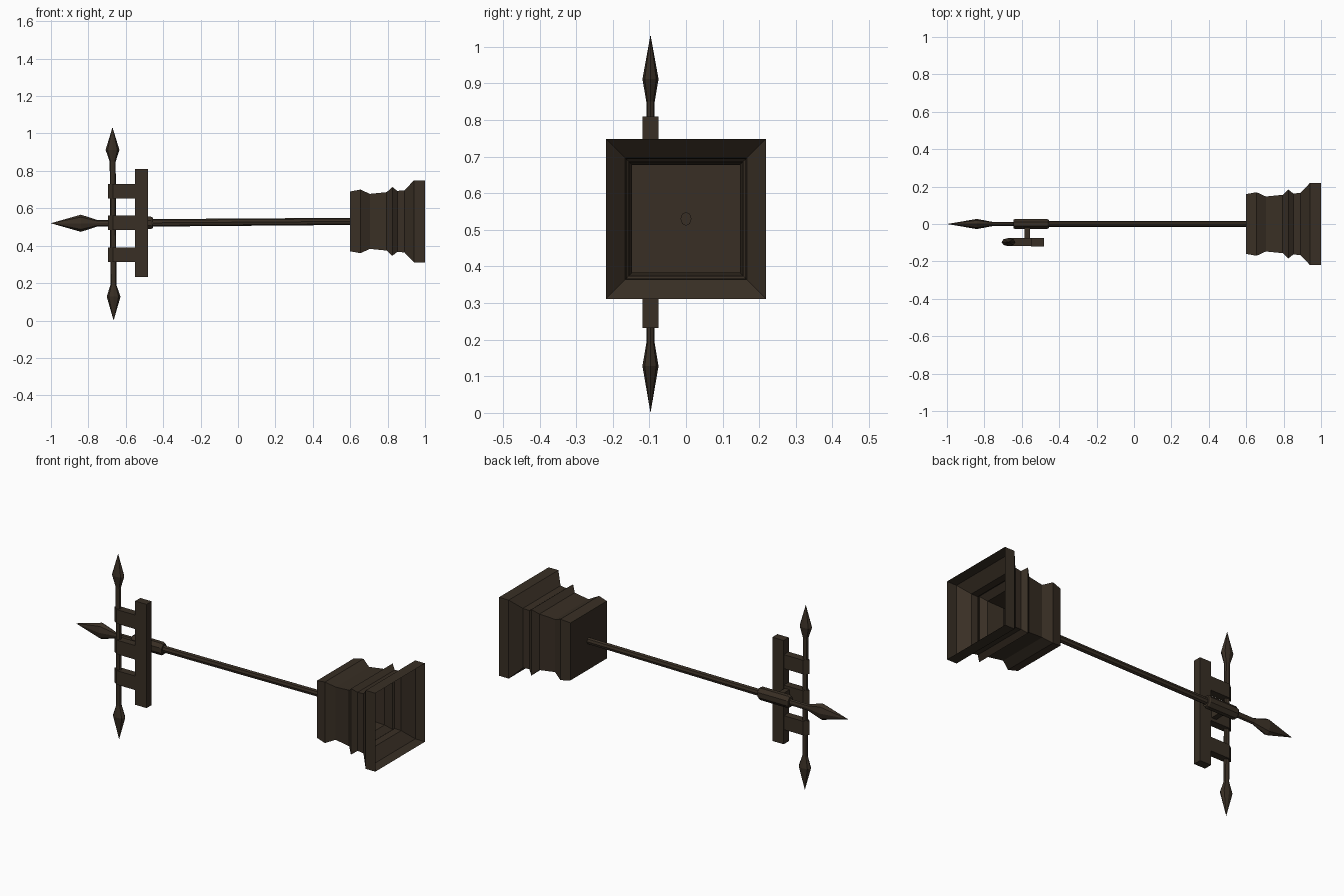
import bpy, bmesh, math
from mathutils import Vector

if "Cube" in bpy.data.objects:
    bpy.data.objects.remove(bpy.data.objects["Cube"])

bronze = bpy.data.materials.new("dark bronze")
bronze.diffuse_color = (0.040, 0.028, 0.018, 1)
bronze.use_nodes = True
bronze.node_tree.nodes["Principled BSDF"].inputs["Base Color"].default_value = bronze.diffuse_color


def finish(name, bm):
    bmesh.ops.recalc_face_normals(bm, faces=bm.faces)
    mesh = bpy.data.meshes.new(name)
    bm.to_mesh(mesh)
    bm.free()
    mesh.materials.append(bronze)
    obj = bpy.data.objects.new(name, mesh)
    bpy.context.collection.objects.link(obj)
    return obj


def loft(name, stations, u, v, sides, cap_start=True, cap_end=True, phase=0.0):
    """Skin rings (centre, radius along u, radius along v); zero radius makes a tip."""
    bm = bmesh.new()
    u, v = Vector(u), Vector(v)
    rings = []
    for centre, ru, rv in stations:
        if ru == 0:
            rings.append([bm.verts.new(centre)] * sides)
            continue
        ring = []
        for i in range(sides):
            a = 2 * math.pi * i / sides + phase
            ring.append(bm.verts.new(Vector(centre) + u * ru * math.cos(a) + v * rv * math.sin(a)))
        rings.append(ring)
    for r0, r1 in zip(rings, rings[1:]):
        for i in range(sides):
            j = (i + 1) % sides
            quad = list(dict.fromkeys([r0[i], r0[j], r1[j], r1[i]]))
            bm.faces.new(quad)
    if cap_start and stations[0][1] > 0:
        bm.faces.new(rings[0][::-1])
    if cap_end and stations[-1][1] > 0:
        bm.faces.new(rings[-1])
    return finish(name, bm)


def box(name, x0, x1, y0, y1, z0, z1):
    return prism(name, [(x0, y0), (x1, y0), (x1, y1), (x0, y1)], z0, z1)


def prism(name, outline, z0, z1):
    bm = bmesh.new()
    low = [bm.verts.new((x, y, z0)) for x, y in outline]
    face = bm.faces.new(low)
    ext = bmesh.ops.extrude_face_region(bm, geom=[face])
    top = [g for g in ext["geom"] if isinstance(g, bmesh.types.BMVert)]
    bmesh.ops.translate(bm, verts=top, vec=(0, 0, z1 - z0))
    return finish(name, bm)


Y, Z = (0, 1, 0), (0, 0, 1)
X = (1, 0, 0)

# Square moulded base: thin shell, closed at the rod end and open at the wide end
base_profile = [(0.60, 0.160), (0.655, 0.170), (0.705, 0.147), (0.795, 0.156),
                (0.825, 0.184), (0.852, 0.163), (0.89, 0.166), (0.94, 0.2186), (1.0, 0.2186)]
r2 = math.sqrt(2)
loft("base", [((x, 0, 0.53), h * r2, h * r2) for x, h in base_profile],
     Y, Z, 4, cap_end=False, phase=math.pi / 4)

# Long rod ending in a spear point
loft("rod", [((0.61, 0, 0.53), 0.015, 0.019), ((-0.50, 0, 0.522), 0.015, 0.020),
             ((-0.60, 0, 0.521), 0.011, 0.018), ((-0.755, 0, 0.52), 0.011, 0.018),
             ((-0.84, 0, 0.52), 0.027, 0.046), ((-1.0, 0, 0.52), 0, 0)], Y, Z, 8)

# Collar around the rod
loft("collar", [((-0.645, 0, 0.522), 0.024, 0.030), ((-0.635, 0, 0.522), 0.029, 0.036),
                ((-0.465, 0, 0.522), 0.029, 0.036), ((-0.455, 0, 0.522), 0.024, 0.030)],
     Y, Z, 8, phase=math.pi / 8)

# Bracket joining collar and comb
box("bracket", -0.585, -0.555, -0.10, -0.01, 0.500, 0.545)

# Comb: upright bar with three teeth that wrap the cross spear
KY = -0.097
box("comb_bar", -0.55, -0.48, KY - 0.0225, KY + 0.0225, 0.232, 0.81)
for i, zc in enumerate((0.692, 0.522, 0.352)):
    prism(f"comb_tooth_{i + 1}",
          [(-0.695, KY), (-0.668, KY - 0.021), (-0.54, KY - 0.021),
           (-0.54, KY + 0.021), (-0.668, KY + 0.021)], zc - 0.039, zc + 0.039)

# Cross spear with a point at each end
loft("cross_spear", [((-0.665, KY, 0.0), 0, 0), ((-0.665, KY, 0.128), 0.037, 0.022),
                     ((-0.666, KY, 0.19), 0.016, 0.0115), ((-0.670, KY, 0.85), 0.016, 0.0115),
                     ((-0.671, KY, 0.912), 0.037, 0.022), ((-0.671, KY, 1.033), 0, 0)], X, Y, 8)
